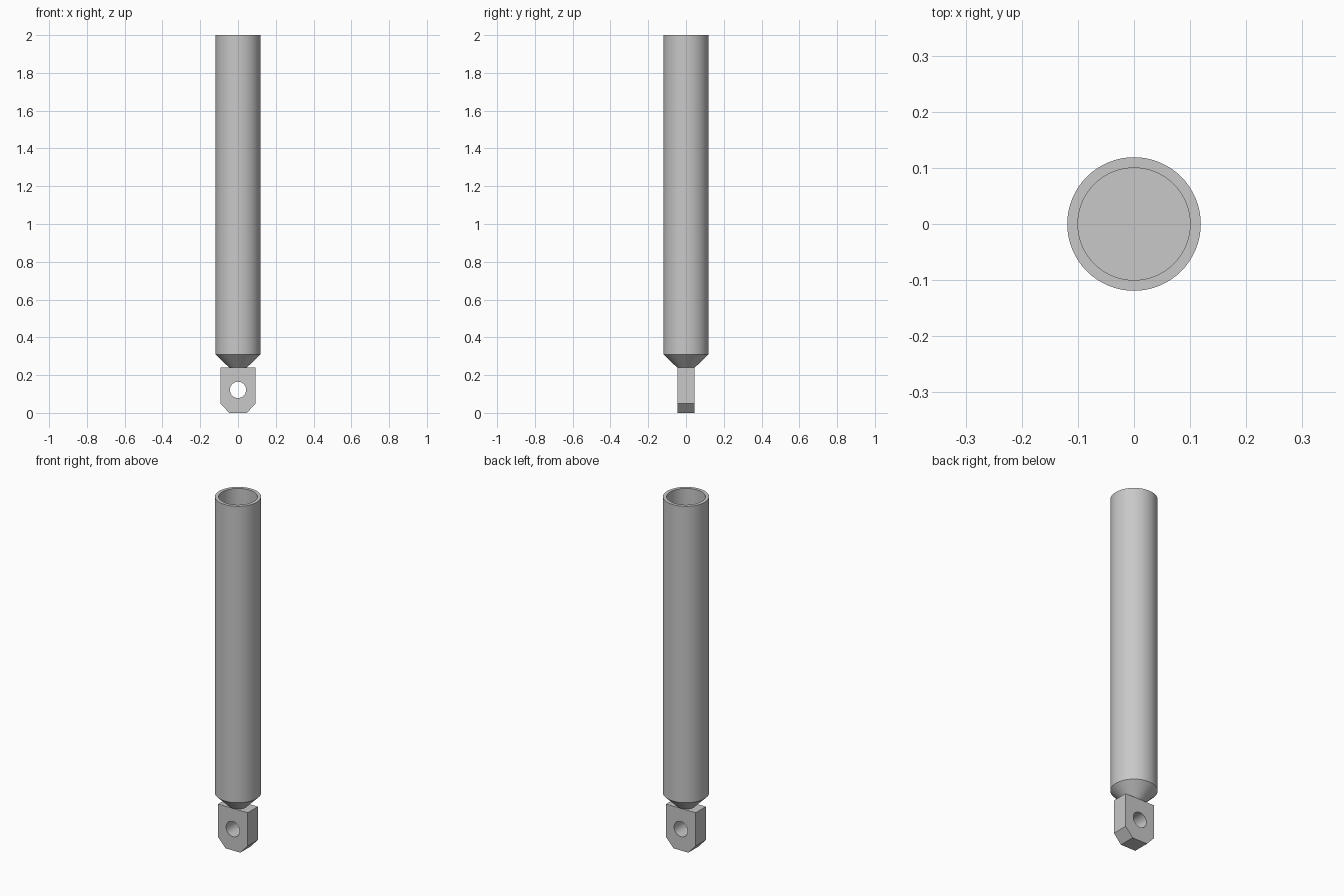
import bpy, bmesh
from math import radians
from mathutils import Matrix

if "Cube" in bpy.data.objects:
    bpy.data.objects.remove(bpy.data.objects["Cube"])

steel = bpy.data.materials.new("light grey steel")
steel.use_nodes = True
grey = (0.58, 0.58, 0.58, 1)
steel.diffuse_color = grey
steel.node_tree.nodes["Principled BSDF"].inputs["Base Color"].default_value = grey

SEGMENTS = 64


def make_object(name, bm):
    bmesh.ops.recalc_face_normals(bm, faces=bm.faces)
    mesh = bpy.data.meshes.new(name)
    bm.to_mesh(mesh)
    bm.free()
    mesh.materials.append(steel)
    obj = bpy.data.objects.new(name, mesh)
    bpy.context.collection.objects.link(obj)
    return obj


def smooth(obj):
    bpy.ops.object.select_all(action="DESELECT")
    obj.select_set(True)
    bpy.context.view_layer.objects.active = obj
    bpy.ops.object.shade_smooth_by_angle(angle=radians(30))


def lathe(name, profile):
    bm = bmesh.new()
    verts = [bm.verts.new((r, 0, z)) for r, z in profile]
    edges = [bm.edges.new(pair) for pair in zip(verts, verts[1:])]
    bmesh.ops.spin(bm, geom=verts + edges, axis=(0, 0, 1), cent=(0, 0, 0),
                   angle=radians(360), steps=SEGMENTS)
    bmesh.ops.remove_doubles(bm, verts=bm.verts, dist=0.0001)
    smooth(make_object(name, bm))


# Open tube with a tapered neck and a closed floor
lathe("tube_body", [(0, 0.24), (0.047, 0.24), (0.119, 0.31), (0.119, 2),
                    (0.1, 2), (0.1, 0.31), (0, 0.31)])

# Mounting lug with chamfered lower corners
HALF_DEPTH = 0.046
half = [(0.047, 0), (0.093, 0.05), (0.093, 0.24)]
outline = half + [(-x, z) for x, z in reversed(half)]
bm = bmesh.new()
face = bm.faces.new([bm.verts.new((x, -HALF_DEPTH, z)) for x, z in outline])
extruded = bmesh.ops.extrude_face_region(bm, geom=[face])["geom"]
bmesh.ops.translate(bm, vec=(0, 2 * HALF_DEPTH, 0),
                    verts=[v for v in extruded if isinstance(v, bmesh.types.BMVert)])
lug = make_object("mounting_lug", bm)

# Pin hole through the lug
bm = bmesh.new()
bmesh.ops.create_cone(bm, cap_ends=True, segments=48, radius1=0.043, radius2=0.043,
                      depth=0.3, matrix=Matrix.Translation((0, 0, 0.122))
                      @ Matrix.Rotation(radians(90), 4, "X"))
cutter = make_object("pin_hole_cutter", bm)
cutter.hide_render = True
cut = lug.modifiers.new("pin hole", "BOOLEAN")
cut.operation = "DIFFERENCE"
cut.solver = "EXACT"
cut.object = cutter
bpy.context.view_layer.objects.active = lug
bpy.ops.object.modifier_apply(modifier=cut.name)
bpy.data.objects.remove(cutter)
smooth(lug)
